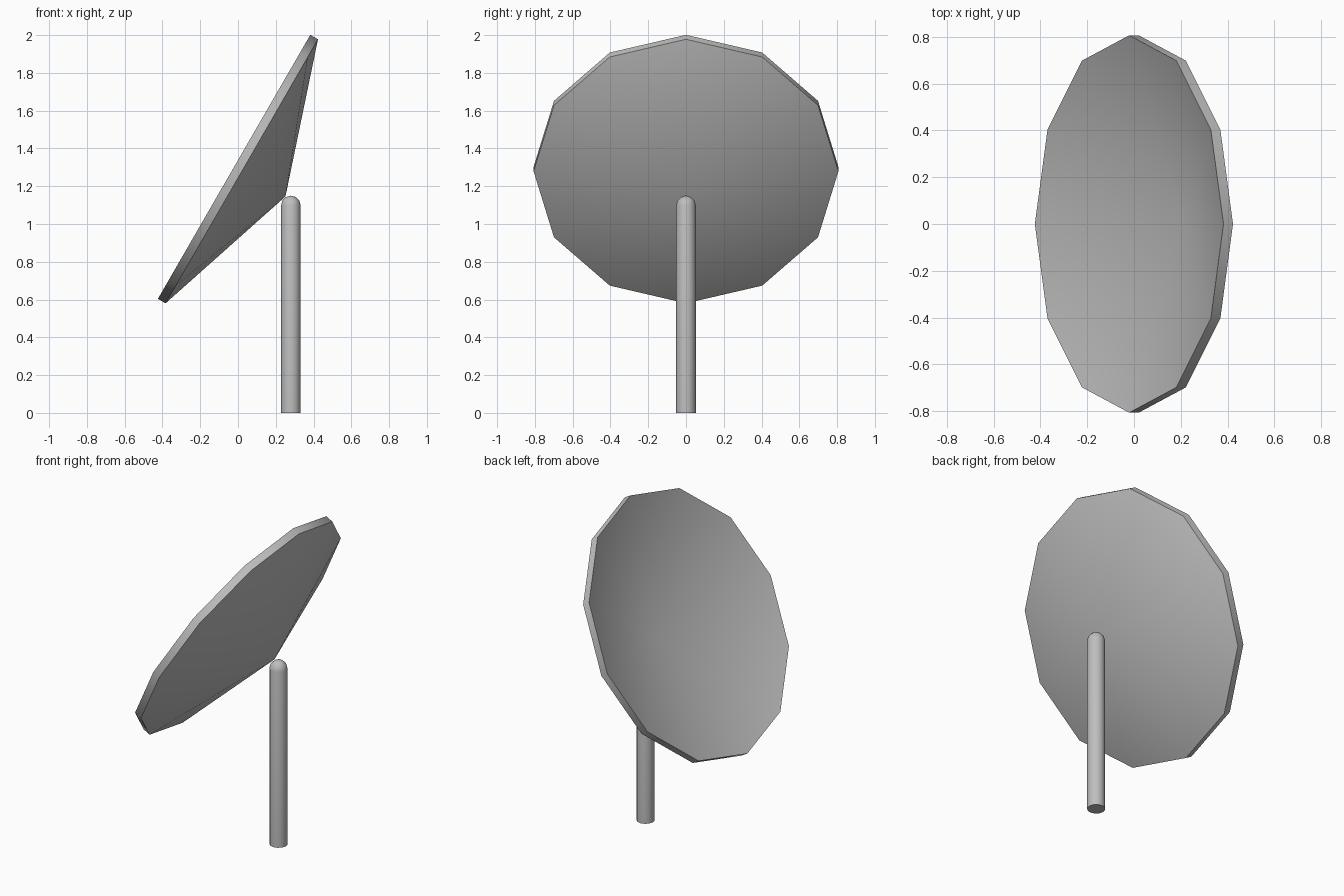
import bpy, bmesh, math
from mathutils import Matrix, Vector

cube = bpy.data.objects.get("Cube")
if cube:
    bpy.data.objects.remove(cube, do_unlink=True)

grey = bpy.data.materials.new("light grey metal")
grey.use_nodes = True
grey.diffuse_color = (0.52, 0.52, 0.52, 1)
grey.node_tree.nodes["Principled BSDF"].inputs["Base Color"].default_value = grey.diffuse_color


def lathe(name, profile, sides, matrix):
    """Spin an (r, z) profile about z into a closed smooth part."""
    bm = bmesh.new()
    verts = [bm.verts.new((r, 0, z)) for r, z in profile]
    edges = [bm.edges.new(pair) for pair in zip(verts, verts[1:])]
    bmesh.ops.spin(bm, geom=verts + edges, cent=(0, 0, 0), axis=(0, 0, 1),
                   angle=math.tau, steps=sides, use_duplicate=False)
    bmesh.ops.remove_doubles(bm, verts=bm.verts, dist=0.0005)
    bmesh.ops.recalc_face_normals(bm, faces=bm.faces)
    mesh = bpy.data.meshes.new(name)
    bm.to_mesh(mesh)
    bm.free()
    mesh.materials.append(grey)
    obj = bpy.data.objects.new(name, mesh)
    bpy.context.collection.objects.link(obj)
    obj.matrix_world = matrix
    bpy.context.view_layer.update()
    bpy.ops.object.select_all(action="DESELECT")
    obj.select_set(True)
    bpy.context.view_layer.objects.active = obj
    bpy.ops.object.shade_smooth_by_angle(angle=math.radians(35))
    return obj


# Shallow conical dish, opening up and towards -x
radius, depth, wall = 0.807, 0.267, 0.047
dish_profile = [(0, -depth), (radius, 0), (radius, wall), (0, wall - depth)]
tilt = Matrix.Translation(Vector((0.02, 0, 1.279))) @ Matrix.Rotation(math.radians(-60), 4, "Y")
lathe("dish", dish_profile, 12, tilt)

# Round-topped support pole under the apex
pole_r, pole_top = 0.052, 1.15
dome = [(pole_r * math.cos(a), pole_top - pole_r + pole_r * math.sin(a))
        for a in (math.radians(d) for d in range(0, 91, 30))]
lathe("pole", [(0, 0), (pole_r, 0)] + dome, 12, Matrix.Translation((0.28, 0, 0)))
